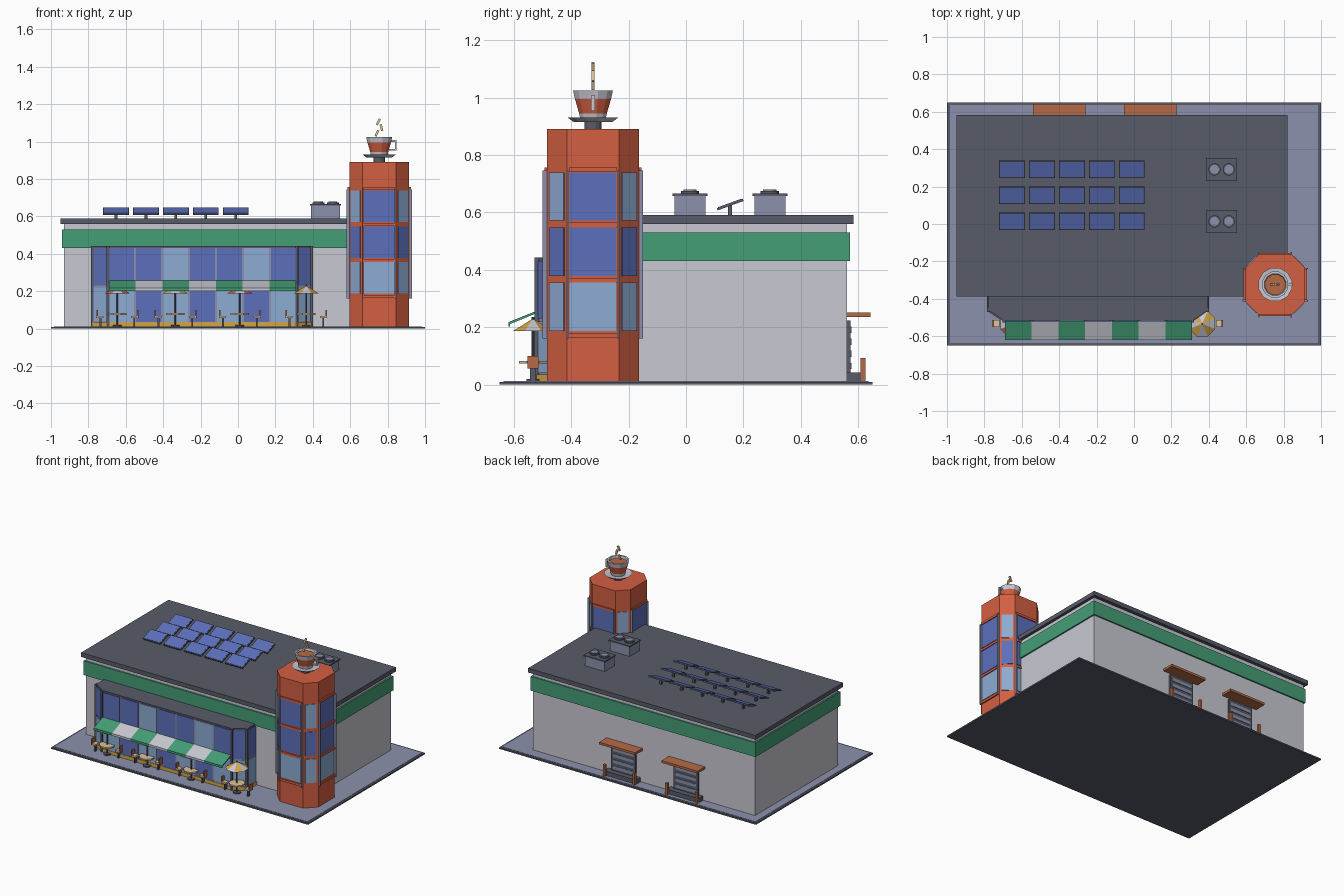
import bpy, bmesh, math
from mathutils import Vector, Matrix

cube = bpy.data.objects.get("Cube")
if cube:
    bpy.data.objects.remove(cube, do_unlink=True)

PALETTE = {
    "paving": (140, 145, 172), "wall": (200, 200, 210), "charcoal": (88, 91, 104),
    "green": (68, 158, 118), "terracotta": (212, 95, 66), "blue": (92, 112, 188),
    "pale_blue": (142, 172, 212), "mustard": (212, 165, 70), "wood": (182, 106, 70),
    "cream": (222, 196, 155),
}
GROUND = 0.012


def linear(c):
    c /= 255
    return c / 12.92 if c < 0.04 else ((c + 0.055) / 1.055) ** 2.4


def make_material(name, rgb):
    mat = bpy.data.materials.new(name)
    mat.use_nodes = True
    colour = [linear(c) for c in rgb] + [1]
    mat.diffuse_color = colour
    mat.node_tree.nodes["Principled BSDF"].inputs["Base Color"].default_value = colour
    return mat


MATS = {name: make_material(name, rgb) for name, rgb in PALETTE.items()}


def finish(name, bm, mats):
    bmesh.ops.recalc_face_normals(bm, faces=bm.faces)
    mesh = bpy.data.meshes.new(name)
    bm.to_mesh(mesh)
    bm.free()
    for mat in mats:
        mesh.materials.append(MATS[mat])
    obj = bpy.data.objects.new(name, mesh)
    bpy.context.collection.objects.link(obj)
    return obj


def box(name, mat, centre, size, turn=None):
    bm = bmesh.new()
    matrix = Matrix.Translation(centre) @ (turn or Matrix()) @ Matrix.Diagonal((*size, 1))
    bmesh.ops.create_cube(bm, size=1, matrix=matrix)
    return finish(name, bm, [mat])


def prism(name, mat, outline, low, high):
    bm = bmesh.new()
    face = bm.faces.new([bm.verts.new((p[0], p[1], low)) for p in outline])
    grown = bmesh.ops.extrude_face_region(bm, geom=[face])["geom"]
    top = [v for v in grown if isinstance(v, bmesh.types.BMVert)]
    bmesh.ops.translate(bm, verts=top, vec=(0, 0, high - low))
    return finish(name, bm, [mat])


def plate(name, mat, edge, start, end, low, high, depth):
    """Thin plate on the wall over a counter-clockwise plan edge, between two fractions."""
    p, q = (Vector(v) for v in edge)
    out = Vector((q.y - p.y, p.x - q.x)).normalized() * depth
    a, b = p.lerp(q, start), p.lerp(q, end)
    return prism(name, mat, [a, a + out, b + out, b], low, high)


def lathe(name, colour, centre, profile, sides=8):
    """Turned part; colour is a material name or a rule of (ring, segment)."""
    rule = colour if callable(colour) else lambda ring, seg: colour
    bm = bmesh.new()
    mats = []
    rings = []
    for r, z in profile:
        angles = [math.tau * (i + 0.5) / sides for i in range(sides)]
        rings.append([bm.verts.new((centre[0] + r * math.cos(a), centre[1] + r * math.sin(a), z))
                      for a in angles])
    for k in range(len(rings) - 1):
        for i in range(sides):
            j = (i + 1) % sides
            face = bm.faces.new([rings[k][i], rings[k][j], rings[k + 1][j], rings[k + 1][i]])
            mat = rule(k, i)
            if mat not in mats:
                mats.append(mat)
            face.material_index = mats.index(mat)
    bmesh.ops.remove_doubles(bm, verts=bm.verts, dist=0.00005)
    return finish(name, bm, mats)


def disc(name, mat, centre, radius, low, high, sides=8):
    return lathe(name, mat, centre, [(0, low), (radius, low), (radius, high), (0, high)], sides)


# Ground slab and paving
box("ground_slab", "charcoal", (0, 0, 0.005), (2, 1.3, 0.01))
box("paving", "paving", (0, 0, 0.009), (1.97, 1.27, 0.006))

# Main hall: walls, sign band and roof share one centre
HX, HY = -0.065, 0.098
box("hall_walls", "wall", (HX, HY, 0.287), (1.73, 0.925, 0.55))
box("green_band", "green", (HX, HY, 0.48), (1.75, 0.945, 0.1))
box("hall_roof", "charcoal", (HX, HY, 0.575), (1.77, 0.972, 0.03))

# Glazed bay
bay = [(-0.78, -0.36), (-0.78, -0.46), (-0.695, -0.517), (0.315, -0.517), (0.395, -0.46), (0.395, -0.36)]
prism("bay_frame", "paving", bay, GROUND, 0.43)
prism("bay_roof", "charcoal", bay, 0.43, 0.442)
edges = list(zip(bay, bay[1:]))
for edge in edges:
    plate("bay_plinth", "mustard", edge, 0, 1, GROUND, 0.036, 0.007)
    if edge != edges[2]:
        for lo, hi, mat in ((0.04, 0.22, "pale_blue"), (0.23, 0.43, "blue")):
            plate("bay_side_glass", mat, edge, 0.08, 0.92, lo, hi, 0.004)
for point in bay[1:5]:
    box("bay_post", "charcoal", (*point, 0.228), (0.014, 0.02, 0.43))
upper_pale, lower_pale = (2, 5), (0, 2, 4, 6)
for i in range(7):
    for pale, lo, hi in ((lower_pale, 0.036, 0.225), (upper_pale, 0.235, 0.43)):
        mat = "pale_blue" if i in pale else "blue"
        plate("bay_glass", mat, edges[2], (i + 0.04) / 7, (i + 0.96) / 7, lo, hi, 0.004)

# Striped awning
WIDTH = 1.0 / 7
slope = Matrix.Rotation(math.radians(22), 4, "X")
for i in range(7):
    mat = "wall" if i % 2 else "green"
    x = -0.69 + WIDTH * (i + 0.5)
    box("awning_stripe", mat, (x, -0.567, 0.234), (WIDTH, 0.108, 0.008), slope)
    box("awning_valance", mat, (x, -0.616, 0.209), (WIDTH, 0.006, 0.014))

# Terrace tables with parasols and two chairs each
for n, x in enumerate((-0.645, -0.335, 0.01, 0.365)):
    spot = (x, -0.533)
    bright = "mustard" if n % 2 else "terracotta"
    lathe("parasol", lambda ring, seg: "wall" if seg % 2 else bright, spot,
          [(0, 0.195), (0.075, 0.187), (0, 0.23)])
    disc("parasol_pole", "charcoal", spot, 0.005, GROUND, 0.235)
    disc("table_foot", "charcoal", spot, 0.025, GROUND, 0.02)
    disc("table_top", "cream", spot, 0.053, 0.073, 0.083)
    for side in (-1, 1):
        box("chair_seat", "cream", (x + side * 0.092, spot[1], 0.062), (0.036, 0.038, 0.012))
        box("chair_back", "wood", (x + side * 0.108, spot[1], 0.078), (0.008, 0.038, 0.044))
        box("chair_leg", "charcoal", (x + side * 0.09, spot[1], 0.034), (0.009, 0.02, 0.044))

# Corner tower with glazing on every face
TX, TY = 0.755, -0.324
FLAT, HALF = 0.09, 0.16
tower = []
for quarter in range(4):
    spin = Matrix.Rotation(quarter * math.pi / 2, 2)
    for corner in ((-FLAT, -HALF), (FLAT, -HALF)):
        tower.append(spin @ Vector(corner) + Vector((TX, TY)))
prism("tower", "terracotta", tower, GROUND, 0.89)
for i, start in enumerate(tower):
    edge = (start, tower[(i + 1) % 8])
    wide = i % 2 == 0
    shades = ("pale_blue", "blue", "blue") if wide else ("pale_blue", "blue", "pale_blue")
    inset = 0.05 if wide else 0.14
    for row, shade in enumerate(shades):
        low = 0.187 + row * 0.192
        plate("tower_glass", shade, edge, inset, 1 - inset, low, low + 0.168, 0.004)
    if wide:
        for row in range(4):
            low = 0.164 + row * 0.192
            plate("tower_ledge", "terracotta", edge, 0.04, 0.96, low, low + 0.016, 0.009)
        for a in (0, 0.96):
            plate("tower_mullion", "paving", edge, a, a + 0.04, 0.16, 0.745, 0.015)

# Rooftop cup, saucer, handle and steam
spot = (TX, TY)
disc("cup_stand", "charcoal", spot, 0.031, 0.89, 0.917, 12)
lathe("saucer", "wall", spot, [(0, 0.915), (0.07, 0.915), (0.092, 0.931), (0.045, 0.925), (0, 0.925)], 12)
cup_bands = ("wall", "wall", "terracotta", "wall", "wall", "wall", "wood")
lathe("cup", lambda ring, seg: cup_bands[ring], spot,
      [(0, 0.922), (0.045, 0.922), (0.05, 0.945), (0.065, 0.995), (0.072, 1.025),
       (0.06, 1.025), (0.056, 1.01), (0, 1.01)], 12)
for z in (0.957, 1.003):
    box("handle_bar", "wall", (TX + 0.072, TY, z), (0.04, 0.014, 0.009))
box("handle_grip", "wall", (TX + 0.088, TY, 0.98), (0.009, 0.014, 0.055))
for dx, z, tilt in ((-0.012, 1.045, 25), (0.012, 1.075, -15), (-0.005, 1.105, 25)):
    box("steam", "cream", (TX + dx, TY, z), (0.012, 0.01, 0.036),
        Matrix.Rotation(math.radians(tilt), 4, "Y"))

# Tilted solar panels
tilt = Matrix.Rotation(math.radians(20), 4, "X")
for row in range(3):
    for col in range(5):
        centre = Vector((-0.652 + col * 0.16, 0.015 + row * 0.139, 0.627))
        box("solar_frame", "charcoal", centre, (0.138, 0.096, 0.008), tilt)
        box("solar_cells", "blue", centre + tilt @ Vector((0, 0, 0.004)), (0.128, 0.086, 0.004), tilt)
        box("solar_post", "charcoal", centre - Vector((0, 0, 0.02)), (0.014, 0.014, 0.036))

# Rooftop ventilation units
for y in (0.014, 0.292):
    box("vent_body", "paving", (0.468, y, 0.624), (0.155, 0.108, 0.07))
    box("vent_lid", "charcoal", (0.468, y, 0.662), (0.165, 0.122, 0.009))
    for x in (0.43, 0.507):
        disc("vent_ring", "charcoal", (x, y), 0.033, 0.665, 0.675, 12)
        disc("vent_fan", "paving", (x, y), 0.024, 0.67, 0.679, 12)

# Rear loading doors with canopy, step and bollards
BACK = 0.56
for x in (-0.4, 0.086):
    box("door_canopy", "wood", (x, BACK + 0.04, 0.243), (0.28, 0.085, 0.016))
    box("door_frame", "charcoal", (x, BACK + 0.004, 0.13), (0.19, 0.018, 0.185))
    for k in range(4):
        box("door_slat", "paving", (x, BACK + 0.013, 0.065 + k * 0.042), (0.16, 0.006, 0.022))
    box("door_step", "charcoal", (x, BACK + 0.025, 0.027), (0.25, 0.05, 0.03))
    for side in (-1, 1):
        box("bollard", "wood", (x + side * 0.115, BACK + 0.056, 0.052), (0.018, 0.018, 0.08))
